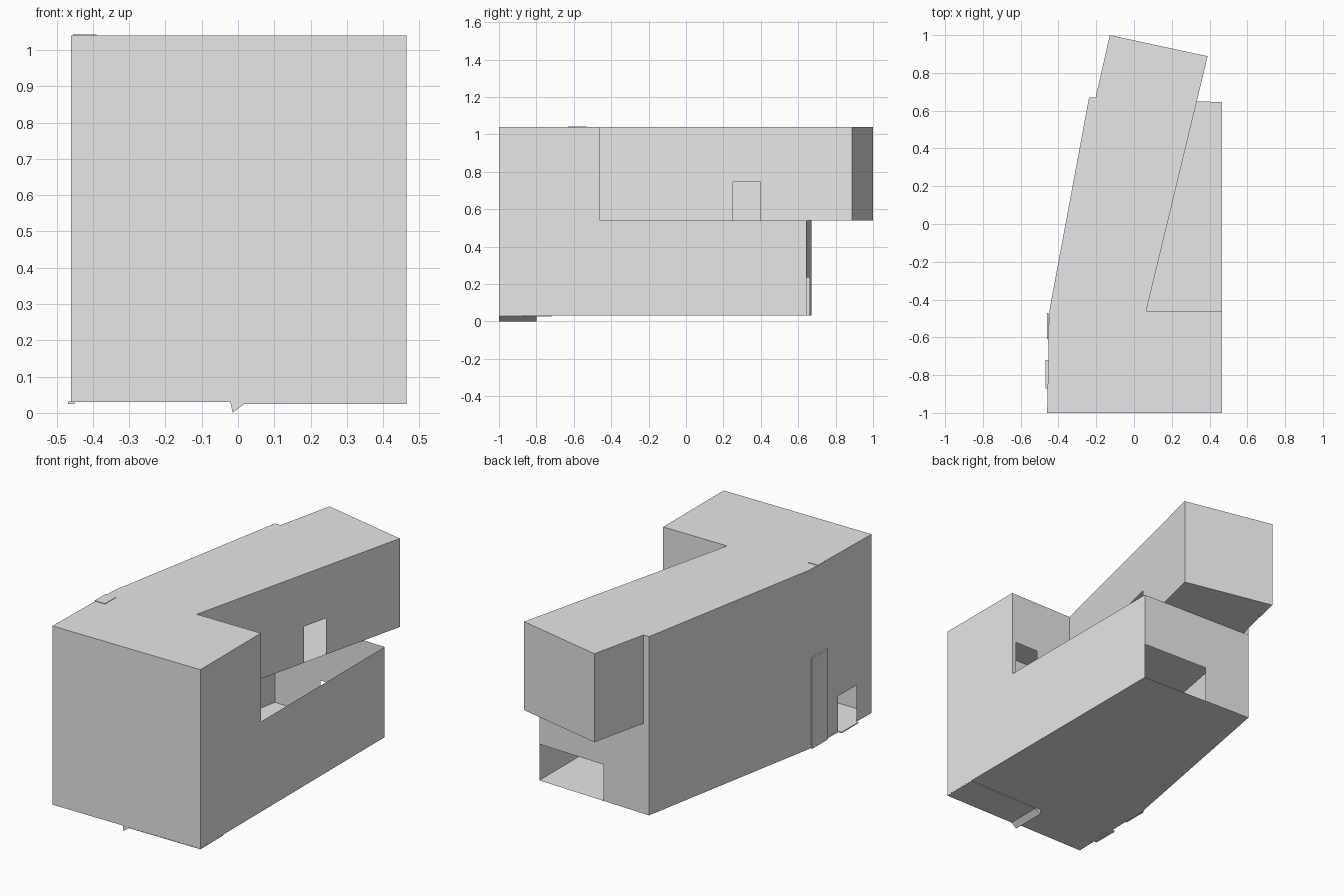
import bpy
import bmesh

cube = bpy.data.objects.get("Cube")
if cube:
    bpy.data.objects.remove(cube, do_unlink=True)

GROUND, MID, TOP = 0.03, 0.54, 1.04
DOOR = 0.205  # height of every opening

grey = bpy.data.materials.new("plain_grey")
grey.use_nodes = True
grey.diffuse_color = (0.8, 0.8, 0.8, 1)
grey.node_tree.nodes["Principled BSDF"].inputs["Base Color"].default_value = (0.8, 0.8, 0.8, 1)


def make_object(name, bm):
    mesh = bpy.data.meshes.new(name)
    bmesh.ops.remove_doubles(bm, verts=bm.verts, dist=0.0005)
    bm.to_mesh(mesh)
    bm.free()
    mesh.materials.append(grey)
    obj = bpy.data.objects.new(name, mesh)
    bpy.context.collection.objects.link(obj)
    return obj


def add_face(bm, points):
    # drop repeated points so openings can touch a wall end
    clean = [p for i, p in enumerate(points) if p != points[i - 1]]
    bm.faces.new([bm.verts.new(p) for p in clean])


def add_wall(bm, a, b, z0, z1, opening=None):
    def at(t, z):
        return (a[0] + (b[0] - a[0]) * t, a[1] + (b[1] - a[1]) * t, z)
    points = [at(0, z0)]
    if opening:
        s, e = opening
        points += [at(s, z0), at(s, z0 + DOOR), at(e, z0 + DOOR), at(e, z0)]
    points += [at(1, z0), at(1, z1), at(0, z1)]
    if opening and opening[0] == 0:
        points = points[2:]
    add_face(bm, points)


def storey(name, plan, z0, z1, openings, roof):
    """Thin shell: counter-clockwise walls, a floor and optionally a roof."""
    bm = bmesh.new()
    for i, a in enumerate(plan):
        add_wall(bm, a, plan[(i + 1) % len(plan)], z0, z1, openings.get(i))
    add_face(bm, [(x, y, z0) for x, y in reversed(plan)])
    if roof:
        add_face(bm, [(x, y, z1) for x, y in plan])
    return make_object(name, bm)


def prism(name, outline, z0, z1):
    bm = bmesh.new()
    face = bm.faces.new([bm.verts.new((x, y, z0)) for x, y in outline])
    grown = bmesh.ops.extrude_face_region(bm, geom=[face], use_keep_orig=True)
    for v in grown["geom"]:
        if isinstance(v, bmesh.types.BMVert):
            v.co.z = z1
    bmesh.ops.recalc_face_normals(bm, faces=bm.faces)
    return make_object(name, bm)


def rect(x0, x1, y0, y1):
    return [(x0, y0), (x1, y0), (x1, y1), (x0, y1)]


# Shared plan corners
front_right, front_left = (-0.46, -1), (0.465, -1)
bend, side_end = (-0.448, -0.46), (-0.238, 0.67)

# Lower storey, open to the sky in the courtyard
storey("lower_storey",
       [front_right, front_left, (0.465, 0.645), side_end, bend],
       GROUND, MID, {2: (0, 0.585), 4: (0.46, 0.76)}, False)

# Upper storey with the angled rear wing
storey("upper_storey",
       [front_right, front_left, (0.465, -0.46), (0.065, -0.46),
        (0.39, 0.888), (-0.128, 1), (-0.203, 0.67), side_end, bend],
       MID, TOP, {2: (0.06, 0.43), 3: (0.527, 0.637)}, True)

# Small details: sill, wall panel, roof plate, entrance plate
prism("side_door_sill", rect(-0.469, -0.45, -0.87, -0.72), 0.025, 0.031)
prism("side_panel", rect(-0.46, -0.452, -0.61, -0.47), GROUND, MID)
prism("roof_plate", rect(-0.455, -0.39, -0.63, -0.53), TOP, TOP + 0.003)
prism("entrance_plate", rect(-0.02, 0.465, -1, -0.8), 0.025, 0.0295)

# Wedge under the entrance
bm = bmesh.new()
profile = [(-0.02, 0.027), (-0.015, 0), (0.02, 0.027)]
rings = [[bm.verts.new((x, y, z)) for x, z in profile] for y in (-1, -0.8)]
for ring in rings:
    bm.faces.new(ring)
for i in range(len(profile)):
    j = (i + 1) % len(profile)
    bm.faces.new((rings[0][i], rings[0][j], rings[1][j], rings[1][i]))
bmesh.ops.recalc_face_normals(bm, faces=bm.faces)
make_object("entrance_wedge", bm)
